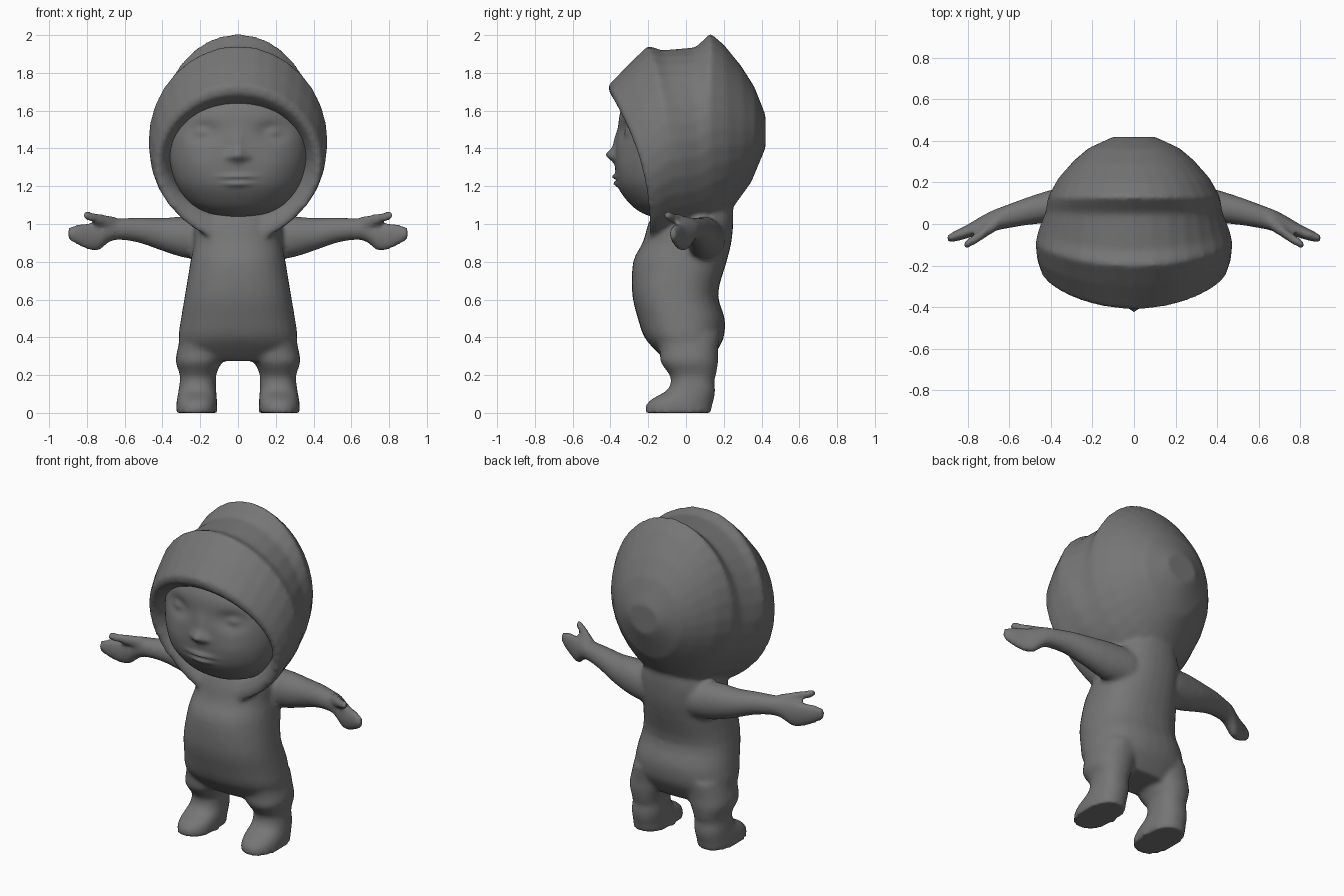
import bpy, bmesh, math
from mathutils import Vector

grey = bpy.data.materials.new("dark grey")
grey.diffuse_color = (0.18, 0.18, 0.18, 1)


def spline(rows, steps):
    """Catmull-Rom interpolation between rows of numbers."""
    out = []
    for i in range(len(rows) - 1):
        a, b, c, d = (rows[max(0, min(len(rows) - 1, i + k))] for k in (-1, 0, 1, 2))
        for s in range(steps):
            t = s / steps
            out.append([0.5 * (2 * q + (r - p) * t + (2 * p - 5 * q + 4 * r - w) * t * t
                               + (3 * q - p - 3 * r + w) * t ** 3)
                        for p, q, r, w in zip(a, b, c, d)])
    return out + [list(rows[-1])]


def loft(bm, rings):
    """Skin closed rings of points and cap both ends."""
    vs = [[bm.verts.new(p) for p in ring] for ring in rings]
    n = len(vs[0])
    for a, b in zip(vs, vs[1:]):
        for i in range(n):
            bm.faces.new((a[i], a[(i + 1) % n], b[(i + 1) % n], b[i]))
    bm.faces.new(vs[0])
    bm.faces.new(vs[-1])


def oval(z, cx, w, yf, yb, n=32, p=2.0):
    """Horizontal superellipse between a front and a back depth."""
    pts = []
    for i in range(n):
        a = 2 * math.pi * i / n
        c, s = math.cos(a), math.sin(a)
        x = math.copysign(abs(c) ** (2 / p), c) * w
        y = math.copysign(abs(s) ** (2 / p), s) * (yb - yf) / 2 + (yf + yb) / 2
        pts.append(Vector((cx + x, y, z)))
    return pts


def finish(name, bm):
    bmesh.ops.recalc_face_normals(bm, faces=bm.faces)
    me = bpy.data.meshes.new(name)
    bm.to_mesh(me)
    bm.free()
    ob = bpy.data.objects.new(name, me)
    bpy.context.collection.objects.link(ob)
    me.materials.append(grey)
    for f in me.polygons:
        f.use_smooth = True
    return ob


suit = bmesh.new()

# Torso: z, half width, front y, back y
torso = [(0.275, 0.24, -0.10, 0.13), (0.33, 0.30, -0.16, 0.165), (0.40, 0.315, -0.22, 0.20),
         (0.50, 0.302, -0.255, 0.205), (0.63, 0.28, -0.285, 0.17), (0.80, 0.252, -0.28, 0.215),
         (0.90, 0.235, -0.23, 0.24), (1.0, 0.23, -0.20, 0.25), (1.08, 0.19, -0.16, 0.25),
         (1.16, 0.14, -0.10, 0.25)]
loft(suit, [oval(z, 0, w, f, b, p=2.3) for z, w, f, b in spline(torso, 3)])

# Legs with feet: z, centre x, half width, front y, back y
leg = [(0.42, 0.17, 0.13, -0.17, 0.18), (0.33, 0.192, 0.13, -0.14, 0.17),
       (0.27, 0.208, 0.122, -0.135, 0.17), (0.205, 0.212, 0.097, -0.09, 0.16),
       (0.17, 0.212, 0.096, -0.08, 0.15), (0.12, 0.215, 0.10, -0.10, 0.155),
       (0.08, 0.217, 0.105, -0.17, 0.15), (0.045, 0.219, 0.108, -0.21, 0.14),
       (0.0, 0.22, 0.109, -0.217, 0.133)]
# Arms with mitten hands, and thumbs: x, y, z, depth radius, height radius
arm = [(0.16, 0.11, 0.92, 0.10, 0.11), (0.28, 0.095, 0.93, 0.095, 0.11),
       (0.40, 0.085, 0.945, 0.08, 0.088), (0.52, 0.06, 0.967, 0.067, 0.068),
       (0.62, 0.033, 0.973, 0.057, 0.058), (0.68, 0.015, 0.967, 0.052, 0.062),
       (0.74, -0.008, 0.935, 0.043, 0.078), (0.80, -0.035, 0.935, 0.033, 0.07),
       (0.86, -0.058, 0.945, 0.027, 0.052), (0.90, -0.07, 0.95, 0.014, 0.03)]
thumb = [(0.65, 0.01, 1.0, 0.035, 0.04), (0.70, -0.025, 1.015, 0.032, 0.034),
         (0.76, -0.07, 1.032, 0.026, 0.027), (0.80, -0.093, 1.043, 0.024, 0.024),
         (0.822, -0.105, 1.046, 0.013, 0.015)]
for side in (1, -1):
    rings = []
    for z, cx, w, f, b in spline(leg, 3):
        ring = oval(z, cx, w, f, b, 24, 2.3)
        rings.append([(side * p.x, p.y, p.z) for p in ring])
    loft(suit, rings)
    for limb in (arm, thumb):
        loft(suit, [[(side * x, y + ry * math.cos(k * math.pi / 10), z + rz * math.sin(k * math.pi / 10))
                     for k in range(20)] for x, y, z, ry, rz in spline(limb, 3)])

# Hood slices: top y, top z, side y, bottom y, bottom z, half width
hood = [(-0.24, 1.60, -0.12, -0.08, 1.06, 0.335), (-0.36, 1.655, -0.215, -0.16, 1.01, 0.385),
        (-0.405, 1.69, -0.24, -0.19, 0.95, 0.415), (-0.41, 1.735, -0.235, -0.195, 0.90, 0.445),
        (-0.30, 1.85, -0.17, -0.15, 0.90, 0.467), (-0.20, 1.945, -0.09, -0.08, 0.93, 0.475),
        (-0.13, 1.92, -0.03, 0.00, 0.95, 0.46), (0.05, 1.935, 0.06, 0.08, 0.96, 0.425),
        (0.13, 2.01, 0.13, 0.15, 0.99, 0.415), (0.20, 1.95, 0.22, 0.22, 1.05, 0.365),
        (0.29, 1.84, 0.305, 0.28, 1.13, 0.29), (0.36, 1.73, 0.365, 0.345, 1.22, 0.22),
        (0.42, 1.58, 0.42, 0.42, 1.40, 0.10)]
rings = []
for ty, tz, sy, by, bz, w in hood:
    ring = []
    for k in range(32):
        a = 2 * math.pi * k / 32
        c = math.cos(a)
        x = w * math.sin(a) * (1 - 0.14 * min(c, 0) ** 2)
        y = sy + (ty - by) / 2 * c + ((ty + by) / 2 - sy) * c * c
        ring.append((x, y, (tz + bz) / 2 + (tz - bz) / 2 * c))
    rings.append(ring)
loft(suit, rings)

# Fuse torso, limbs and hood into one soft suit
body = finish("hooded_suit", suit)
fuse = body.modifiers.new("fuse", 'REMESH')
fuse.mode = 'VOXEL'
fuse.voxel_size = 0.014
fuse.use_smooth_shade = True
soft = body.modifiers.new("soften", 'SMOOTH')
soft.factor = 0.5
soft.iterations = 6

# Head: z, half width, front y, back y
head = [(1.035, 0.06, -0.17, 0.0), (1.06, 0.17, -0.235, 0.05), (1.11, 0.255, -0.30, 0.08),
        (1.20, 0.32, -0.362, 0.1), (1.30, 0.355, -0.375, 0.1), (1.40, 0.368, -0.372, 0.1),
        (1.50, 0.365, -0.36, 0.1), (1.60, 0.33, -0.345, 0.1), (1.70, 0.26, -0.29, 0.1)]
# Face relief: x, z, x radius, z radius, outward height
relief = [(0, 1.365, 0.035, 0.032, 0.045), (0, 1.43, 0.026, 0.06, 0.014),
          (0.045, 1.355, 0.02, 0.018, 0.014), (0.18, 1.485, 0.075, 0.05, -0.032),
          (0.19, 1.485, 0.04, 0.026, 0.022), (0, 1.25, 0.075, 0.013, 0.02),
          (0, 1.213, 0.06, 0.014, 0.018), (0, 1.232, 0.08, 0.007, -0.008),
          (0.2, 1.3, 0.08, 0.07, 0.008)]
bm = bmesh.new()
loft(bm, [oval(z, 0, w, f, b, 128, 2.1) for z, w, f, b in spline(head, 9)])
for v in bm.verts:
    if v.co.y < -0.15:
        v.co.y -= sum(h * math.exp(-((abs(v.co.x) - x) / rx) ** 2 - ((v.co.z - z) / rz) ** 2)
                      for x, z, rx, rz, h in relief)
finish("head", bm)
